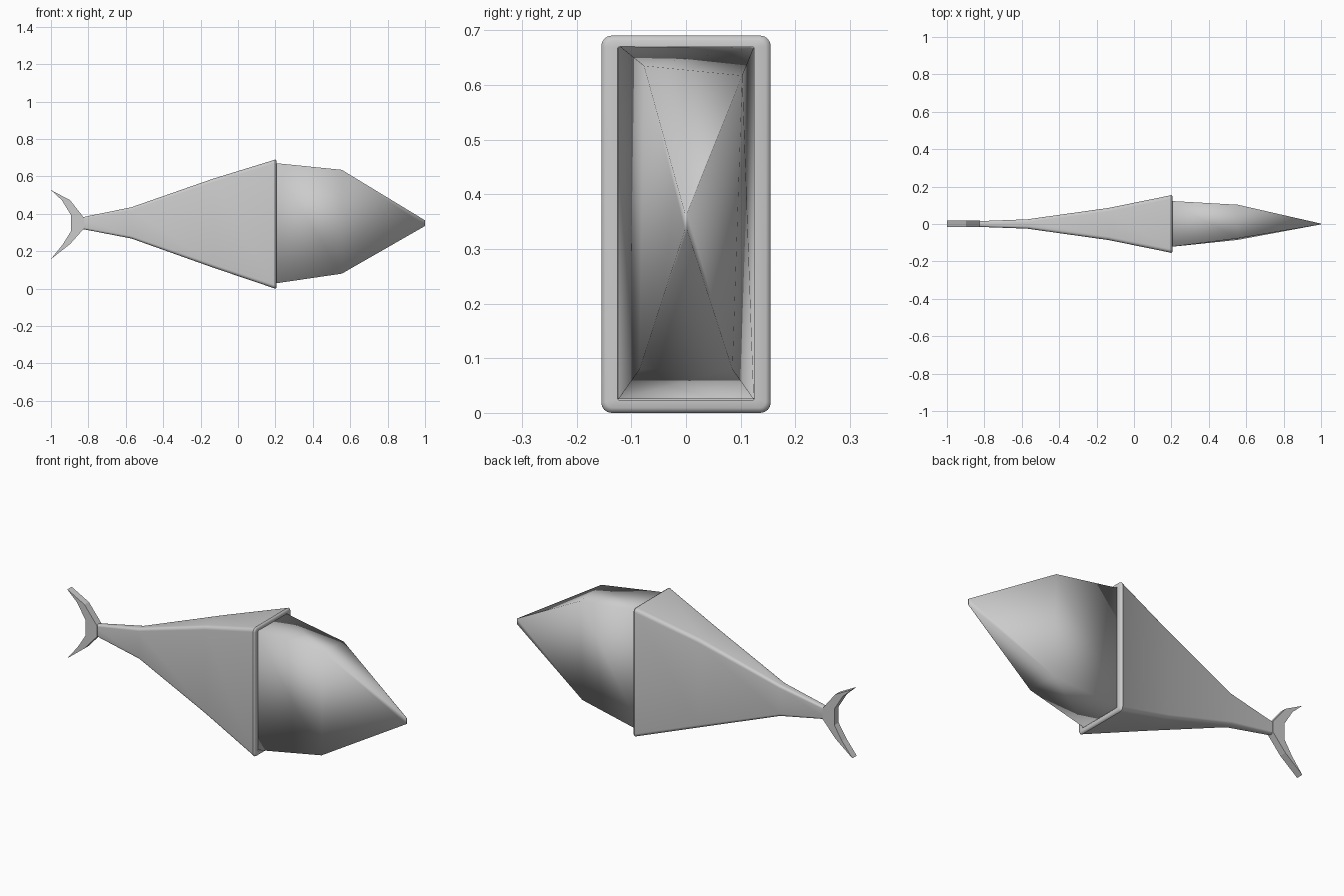
import bpy, bmesh
from math import cos, sin, pi

if "Cube" in bpy.data.objects:
    bpy.data.objects.remove(bpy.data.objects["Cube"])


def finish(name, bm, angle=None):
    bmesh.ops.recalc_face_normals(bm, faces=bm.faces[:])
    mesh = bpy.data.meshes.new(name)
    bm.to_mesh(mesh)
    bm.free()
    ob = bpy.data.objects.new(name, mesh)
    bpy.context.collection.objects.link(ob)
    if angle is not None:
        bpy.ops.object.select_all(action='DESELECT')
        bpy.context.view_layer.objects.active = ob
        ob.select_set(True)
        bpy.ops.object.shade_smooth_by_angle(angle=angle)
    return ob


def rounded_ring(x, z0, z1, hy, r, steps=4):
    """Rounded rectangle in the YZ plane."""
    pts = []
    corners = [(hy - r, z1 - r), (r - hy, z1 - r), (r - hy, z0 + r), (hy - r, z0 + r)]
    for q, (cy, cz) in enumerate(corners):
        for i in range(steps + 1):
            a = (q + i / steps) * pi / 2
            pts.append((x, cy + r * cos(a), cz + r * sin(a)))
    return pts


def loft(name, rings, angle):
    bm = bmesh.new()
    loops = [[bm.verts.new(p) for p in ring] for ring in rings]
    for a, b in zip(loops, loops[1:]):
        n = len(a)
        for i in range(n):
            j = (i + 1) % n
            bm.faces.new((a[i], a[j], b[j], b[i]))
    bm.faces.new(loops[0])
    bm.faces.new(loops[-1])
    return finish(name, bm, angle)


# Tapered rear body: x, bottom, top, half width, corner radius, ending in a rolled rim
body = [
    (-0.84, 0.32, 0.38, 0.015, 0.010),
    (-0.57, 0.268, 0.435, 0.025, 0.014),
    (-0.135, 0.113, 0.587, 0.086, 0.018),
    (0.19, 0.003, 0.687, 0.152, 0.019),
    (0.198, 0.0, 0.69, 0.155, 0.019),
    (0.204, 0.003, 0.687, 0.152, 0.017),
    (0.207, 0.009, 0.681, 0.146, 0.012),
    (0.207, 0.024, 0.669, 0.125, 0.002),
    (0.17, 0.024, 0.669, 0.125, 0.002),
]
loft("rear_body", [rounded_ring(*s) for s in body], 0.7)

# Faceted front body tapering to a thin vertical tip edge
head = [
    [(0.18, 0.124, 0.668), (0.18, -0.124, 0.673), (0.18, -0.124, 0.025), (0.18, 0.124, 0.025)],
    [(0.555, 0.103, 0.617), (0.555, -0.077, 0.635), (0.555, -0.085, 0.08), (0.555, 0.085, 0.08)],
    [(1.0, 0.002, 0.365), (1.0, -0.002, 0.365), (1.0, -0.002, 0.335), (1.0, 0.002, 0.335)],
]
loft("front_body", head, pi)

# Flat forked tail fin
outline = [
    (-0.823, 0.378), (-0.898, 0.473), (-1.0, 0.527), (-0.942, 0.473), (-0.893, 0.393),
    (-0.893, 0.307), (-0.938, 0.235), (-1.0, 0.158), (-0.898, 0.238), (-0.823, 0.322),
]
bm = bmesh.new()
face = bm.faces.new([bm.verts.new((x, -0.017, z)) for x, z in outline])
ext = bmesh.ops.extrude_face_region(bm, geom=[face])
for v in ext["geom"]:
    if isinstance(v, bmesh.types.BMVert):
        v.co.y = 0.020
finish("tail_fin", bm)
